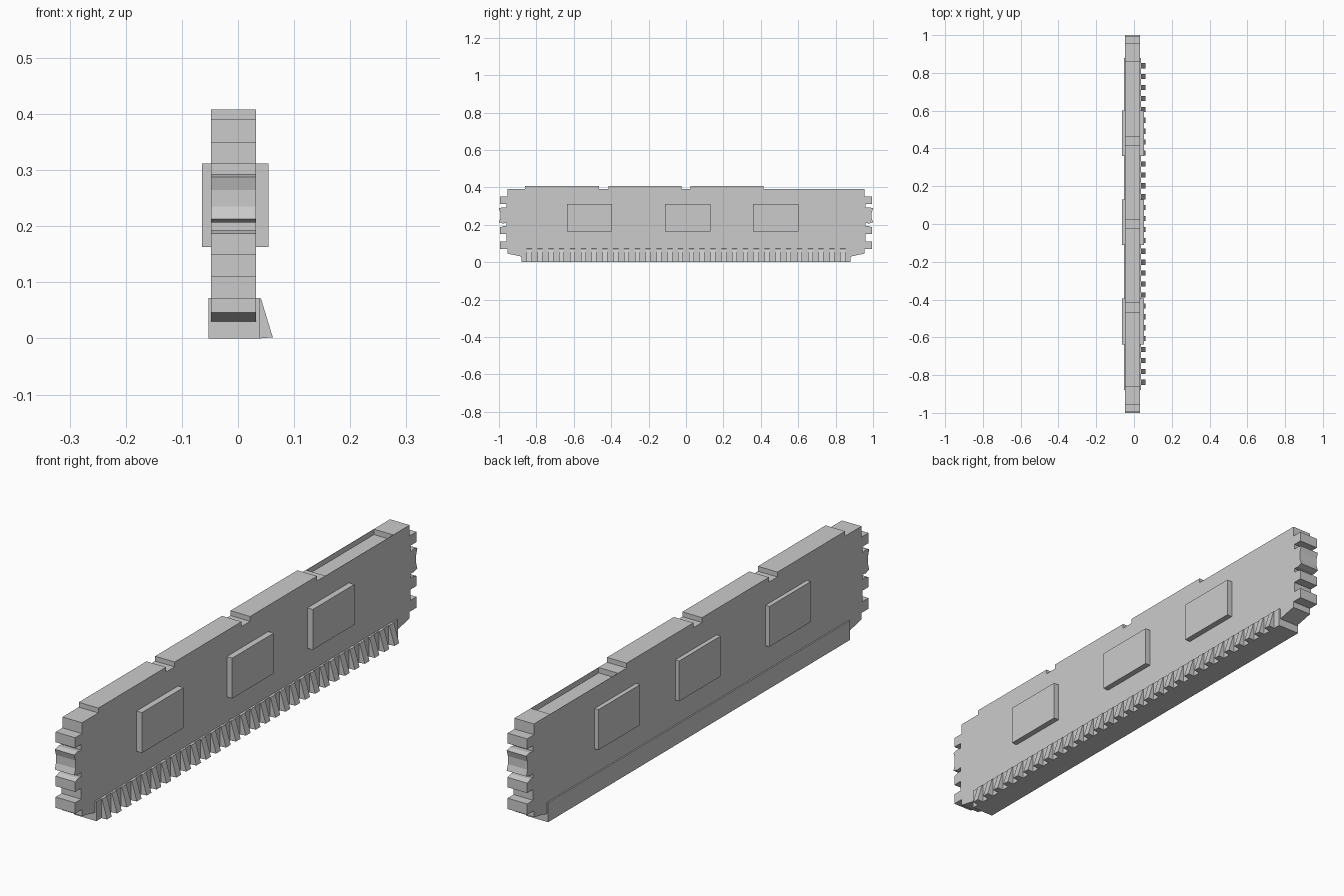
import bpy, bmesh


def finish(name, bm):
    me = bpy.data.meshes.new(name)
    bmesh.ops.recalc_face_normals(bm, faces=bm.faces[:])
    bm.to_mesh(me)
    bm.free()
    ob = bpy.data.objects.new(name, me)
    bpy.context.collection.objects.link(ob)
    return ob


def extrude(bm, pts, offset):
    face = bm.faces.new([bm.verts.new(p) for p in pts])
    res = bmesh.ops.extrude_face_region(bm, geom=[face])
    moved = [v for v in res["geom"] if isinstance(v, bmesh.types.BMVert)]
    bmesh.ops.translate(bm, verts=moved, vec=offset)


def box(name, lo, hi):
    bm = bmesh.new()
    pts = [(lo[0], lo[1], lo[2]), (lo[0], hi[1], lo[2]),
           (lo[0], hi[1], hi[2]), (lo[0], lo[1], hi[2])]
    extrude(bm, pts, (hi[0] - lo[0], 0, 0))
    return finish(name, bm)


X0, X1 = -0.048, 0.032

# Board outline: toothed end, listed from bottom to top
end = [(0.88, 0.03), (0.955, 0.046), (0.955, 0.07), (0.995, 0.07),
       (0.995, 0.11), (0.96, 0.11), (0.96, 0.15), (0.995, 0.15),
       (0.995, 0.187), (0.975, 0.193), (0.96, 0.193), (0.96, 0.209),
       (0.98, 0.207), (1.0, 0.213), (0.993, 0.235), (0.993, 0.265),
       (1.0, 0.288), (0.98, 0.293), (0.96, 0.291), (0.96, 0.312),
       (0.995, 0.312), (0.995, 0.35), (0.955, 0.35), (0.955, 0.39)]
# Top edge with raised strips, notches and the sunken slot
top = [(0.86, 0.39), (0.86, 0.37), (0.465, 0.37), (0.465, 0.39),
       (0.415, 0.39), (0.415, 0.408), (0.025, 0.408), (0.025, 0.39),
       (-0.025, 0.39), (-0.025, 0.408), (-0.415, 0.408), (-0.415, 0.39),
       (-0.465, 0.39), (-0.465, 0.408), (-0.86, 0.408), (-0.86, 0.39)]
outline = end + top + [(-y, z) for y, z in reversed(end)]
bm = bmesh.new()
extrude(bm, [(X0, y, z) for y, z in outline], (X1 - X0, 0, 0))
finish("board", bm)

# Thin walls on either side of the sunken slot
for side, x in (("left", X0), ("right", X1 - 0.001)):
    box("slot_wall_" + side, (x, 0.465, 0.37), (x + 0.001, 0.86, 0.39))

# Chips pass through the board and show on both faces
for i, y in enumerate((-0.516, 0.01, 0.48)):
    box(f"chip_{i + 1}", (-0.064, y - 0.121, 0.163), (0.054, y + 0.121, 0.312))

# Connector strip along the bottom
box("connector_strip", (-0.053, -0.88, 0), (0.038, 0.88, 0.072))

# Row of wedge-shaped contact teeth
bm = bmesh.new()
count, width = 30, 0.027
for i in range(count):
    y = -0.838 + i * 1.676 / (count - 1) - width / 2
    extrude(bm, [(0.037, y, 0), (0.062, y, 0.002), (0.041, y, 0.071),
                 (0.037, y, 0.072)], (0, width, 0))
finish("contact_teeth", bm)
